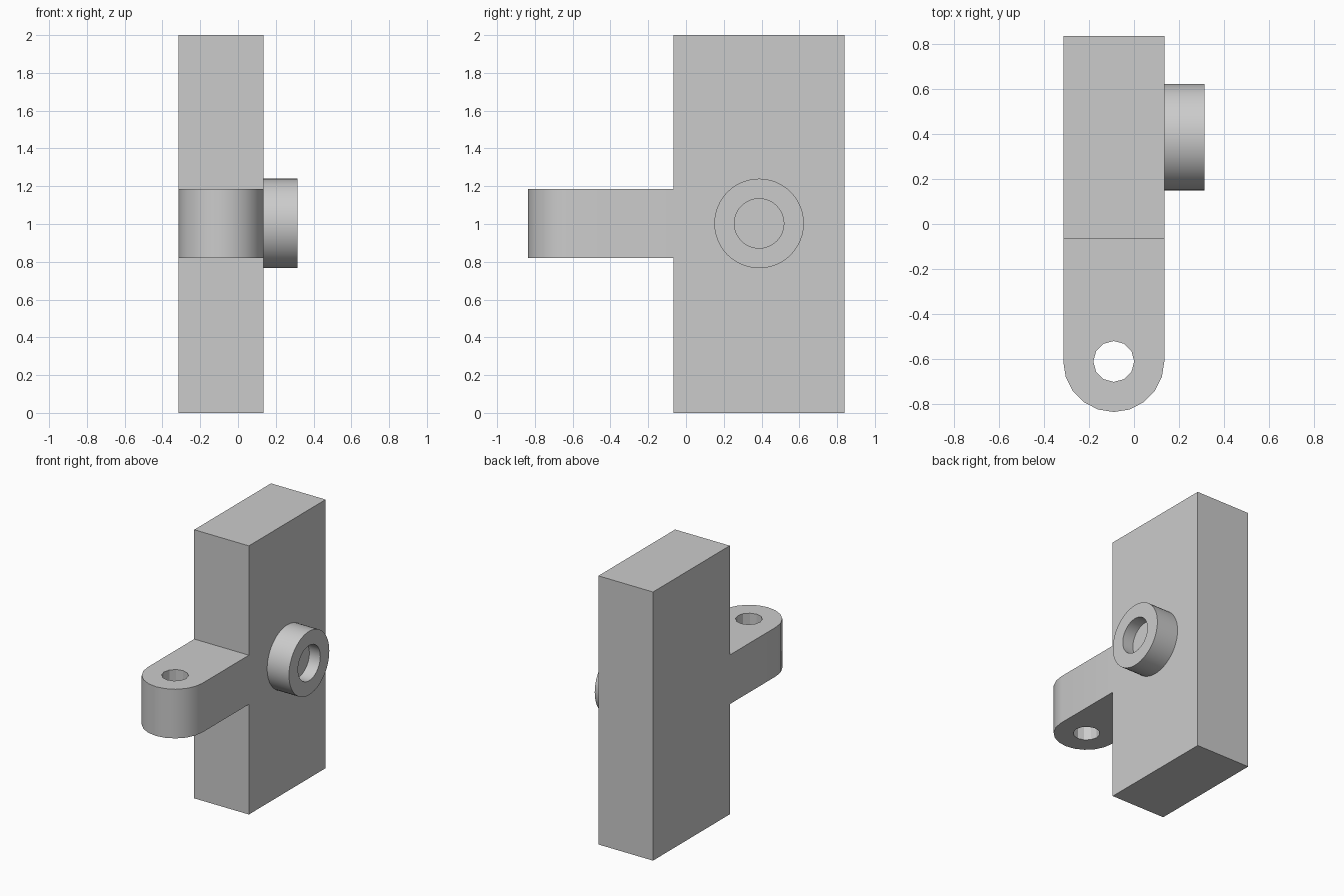
import bpy, bmesh
from math import pi, sin, cos, radians
from mathutils import Matrix, Vector

cube = bpy.data.objects.get("Cube")
if cube:
    bpy.data.objects.remove(cube, do_unlink=True)

grey = bpy.data.materials.new("plain grey")
grey.use_nodes = True
colour = (0.6, 0.6, 0.6, 1)
grey.diffuse_color = colour
grey.node_tree.nodes["Principled BSDF"].inputs["Base Color"].default_value = colour

X0, X1 = -0.315, 0.135          # sides of the plate
XC, HALF = (X0 + X1) / 2, (X1 - X0) / 2
FRONT, BACK = -0.065, 0.838
EYE_Y, MID_Z = -0.612, 1.003    # lug hole centre, height of lug and boss


def prism(name, outline, depth, matrix=Matrix()):
    """Extrude a closed 2D outline upwards, then place it."""
    bm = bmesh.new()
    face = bm.faces.new([bm.verts.new((x, y, 0)) for x, y in outline])
    top = bmesh.ops.extrude_face_region(bm, geom=[face])["geom"]
    bmesh.ops.translate(bm, vec=(0, 0, depth),
                        verts=[v for v in top if isinstance(v, bmesh.types.BMVert)])
    bmesh.ops.recalc_face_normals(bm, faces=bm.faces)
    bm.transform(matrix)
    mesh = bpy.data.meshes.new(name)
    bm.to_mesh(mesh)
    bm.free()
    mesh.materials.append(grey)
    obj = bpy.data.objects.new(name, mesh)
    bpy.context.collection.objects.link(obj)
    return obj


def circle(r, n, cx=0, cy=0):
    return [(cx + r * cos(2 * pi * i / n), cy + r * sin(2 * pi * i / n)) for i in range(n)]


def combine(obj, tool, operation):
    """Apply a boolean and discard the tool."""
    mod = obj.modifiers.new(operation.lower(), "BOOLEAN")
    mod.operation, mod.object, mod.solver = operation, tool, "EXACT"
    bpy.context.view_layer.objects.active = obj
    bpy.ops.object.modifier_apply(modifier=mod.name)
    bpy.data.objects.remove(tool, do_unlink=True)


def smooth(obj, angle):
    bpy.ops.object.select_all(action="DESELECT")
    obj.select_set(True)
    bpy.context.view_layer.objects.active = obj
    bpy.ops.object.shade_smooth_by_angle(angle=radians(angle))


# Upright plate with its front lug, cut from one T-shaped side profile
low, high = 0.82, 1.186
side = [(BACK, 0), (BACK, 2), (FRONT, 2), (FRONT, high), (EYE_Y - HALF, high),
        (EYE_Y - HALF, low), (FRONT, low), (FRONT, 0)]
along_x = Matrix(((0, 0, 1, X0), (1, 0, 0, 0), (0, 1, 0, 0), (0, 0, 0, 1)))
plate = prism("plate_with_lug", side, X1 - X0, along_x)

# Full round on the lug end
bm = bmesh.new()
bm.from_mesh(plate.data)
tip = [e for e in bm.edges if all(v.co.y < EYE_Y for v in e.verts)
       and abs(e.verts[0].co.z - e.verts[1].co.z) > 0.1]
bmesh.ops.bevel(bm, geom=tip, offset=HALF, segments=5, profile=0.5, affect="EDGES")
bmesh.ops.remove_doubles(bm, verts=bm.verts, dist=0.001)
bm.to_mesh(plate.data)
bm.free()

# Vertical hole through the lug
drill = prism("lug_hole_cutter", circle(0.091, 12, XC, EYE_Y), 0.6,
              Matrix.Translation((0, 0, 0.7)))
combine(plate, drill, "DIFFERENCE")
smooth(plate, 25)

# Round boss on the left side with a blind bore
place = Matrix.Translation((X1, 0.387, MID_Z)) @ Matrix.Rotation(pi / 2, 4, "Y")
boss = prism("side_boss", circle(0.237, 48), 0.18, place)
bore = prism("boss_bore_cutter", circle(0.131, 48), 0.2,
             place @ Matrix.Translation((0, 0, 0.09)))
combine(boss, bore, "DIFFERENCE")
smooth(boss, 25)
